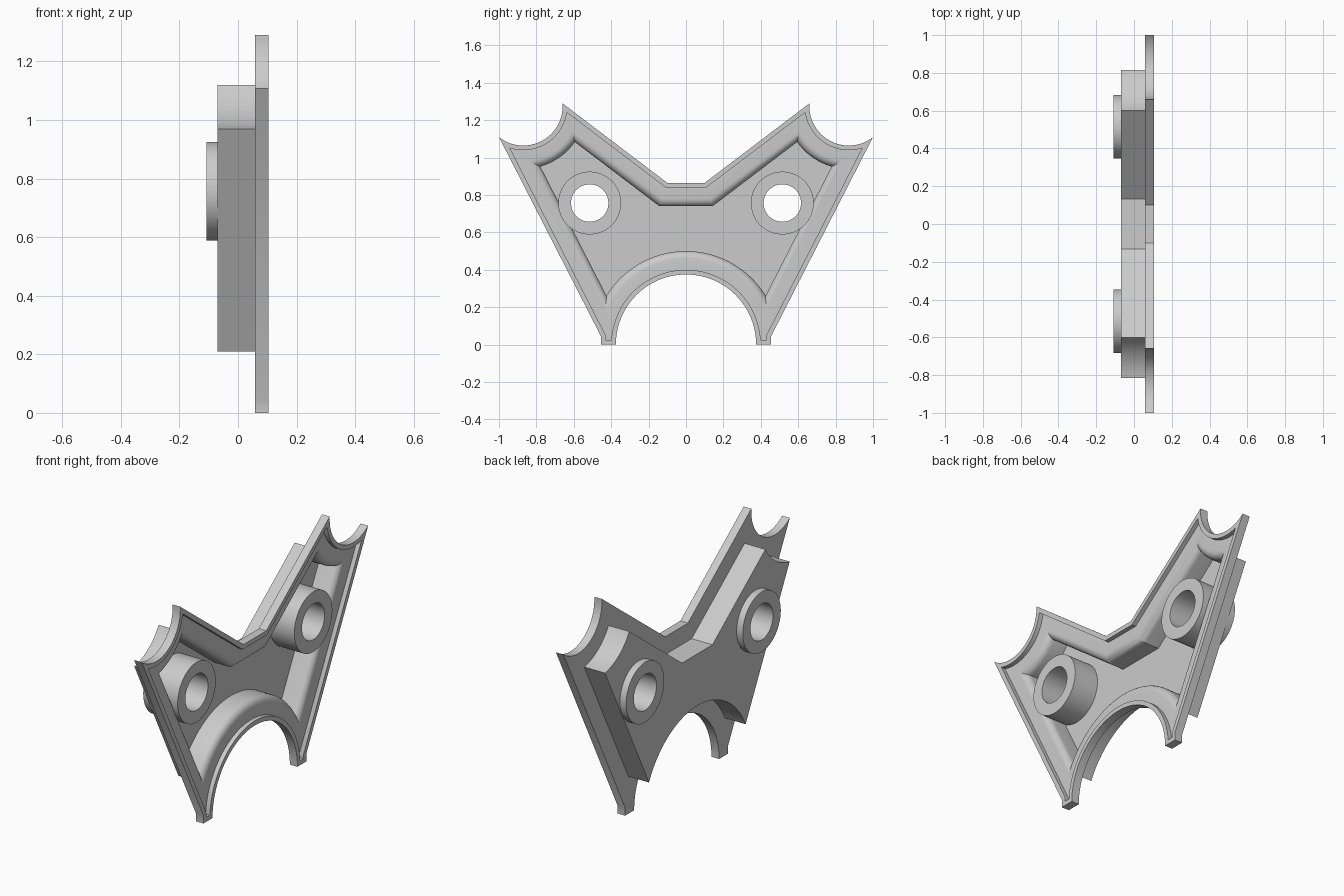
import bpy, bmesh
from math import sin, cos, pi, atan2
from mathutils import Vector as V

if "Cube" in bpy.data.objects:
    bpy.data.objects.remove(bpy.data.objects["Cube"])

# Key points of the right half of the outline, in (y, z)
FOOT, TIP = V((0.455, 0.045)), V((1.0, 1.11))
FLAT, HORN = V((0.10, 0.865)), V((0.66, 1.29))
NOTCH, NOTCH_R, ARCH_R = V((0.87, 1.275)), 0.2105, 0.375
BOSS = (0.515, 0.757)


def hit(p, u, c, r, far=False):
    """Where the line p + t*u crosses a circle."""
    q = p - c
    b = q.dot(u)
    s = max(b * b - q.dot(q) + r * r, 0) ** 0.5
    return p + u * (-b + s if far else -b - s)


def arc(c, r, a, b, n):
    """Points on a circle from point a to point b."""
    t0, t1 = (atan2(p.y - c.y, p.x - c.x) for p in (a, b))
    if t1 - t0 > pi:
        t1 -= 2 * pi
    if t0 - t1 > pi:
        t1 += 2 * pi
    return [c + V((cos(t0 + (t1 - t0) * i / n), sin(t0 + (t1 - t0) * i / n))) * r
            for i in range(n + 1)]


def outline(d):
    """The full plate outline, moved inward by d."""
    u = (TIP - FOOT).normalized()
    p = FOOT + V((-u.y, u.x)) * d
    w = (HORN - FLAT).normalized()
    q = FLAT + V((w.y, -w.x)) * d
    r = ARCH_R + d
    if d < 0.03:
        y = FOOT.x - d
        feet = [V(((r * r - d * d) ** 0.5, d)), V((y, d)),
                V((y, p.y + (y - p.x) * u.y / u.x))]
    else:
        feet = [hit(p, u, V((0, 0)), r, True)] * 3
    half = arc(V((0, 0)), r, V((0, r)), feet[0], 28) + feet[1:]
    half += arc(NOTCH, NOTCH_R + d, hit(p, u, NOTCH, NOTCH_R + d),
                hit(q, w, NOTCH, NOTCH_R + d), 24)
    z = FLAT.y - d
    half.append(V((q.x + (z - q.y) * w.x / w.y, z)))
    return half + [V((-v.x, v.y)) for v in reversed(half[1:])]


def circle(r, y, z, n=64):
    return [V((y + r * cos(2 * pi * i / n), z + r * sin(2 * pi * i / n))) for i in range(n)]


def loft(name, rings, closed=False):
    """Join (x, outline) rings; cap both ends or close the loop."""
    bm = bmesh.new()
    loops = [[bm.verts.new((x, p.x, p.y)) for p in pts] for x, pts in rings]
    n = len(loops[0])
    pairs = list(zip(loops, loops[1:]))
    if closed:
        pairs.append((loops[-1], loops[0]))
    else:
        bm.faces.new(loops[0])
        bm.faces.new(loops[-1])
    for a, b in pairs:
        for i in range(n):
            j = (i + 1) % n
            bm.faces.new((a[i], a[j], b[j], b[i]))
    bmesh.ops.remove_doubles(bm, verts=bm.verts, dist=1e-5)
    bmesh.ops.recalc_face_normals(bm, faces=bm.faces)
    me = bpy.data.meshes.new(name)
    bm.to_mesh(me)
    bm.free()
    ob = bpy.data.objects.new(name, me)
    bpy.context.collection.objects.link(ob)
    return ob


def smooth(ob):
    bpy.ops.object.select_all(action='DESELECT')
    ob.select_set(True)
    bpy.context.view_layer.objects.active = ob
    bpy.ops.object.shade_smooth_by_angle(angle=0.5)


# Plate: raised rear body, flange, thin rim, rounded lip, hollow
profile = [(0.10, -0.07), (0.10, 0.058), (0.0, 0.058), (0.0, 0.105),
           (0.025, 0.105), (0.025, 0.08)]
profile += [(0.085 + 0.04 * sin(t * pi / 12), 0.04 + 0.04 * cos(t * pi / 12)) for t in range(7)]
profile.append((0.125, -0.045))
plate = loft("bracket_plate", [(x, outline(d)) for d, x in profile])

# Bolt openings through the plate floor, lined by tubular bosses
for side, s in (("left", -1), ("right", 1)):
    y, z = BOSS[0] * s, BOSS[1]
    cutter = loft("hole_cutter", [(-0.2, circle(0.135, y, z)), (0.2, circle(0.135, y, z))])
    mod = plate.modifiers.new("hole", 'BOOLEAN')
    mod.operation, mod.solver, mod.object = 'DIFFERENCE', 'EXACT', cutter
    bpy.context.view_layer.objects.active = plate
    bpy.ops.object.modifier_apply(modifier=mod.name)
    bpy.data.objects.remove(cutter)
    smooth(loft(side + "_bolt_boss", [(x, circle(r, y, z)) for x, r in
                ((-0.108, 0.1), (-0.108, 0.168), (0.105, 0.168), (0.105, 0.1))], True))
smooth(plate)
